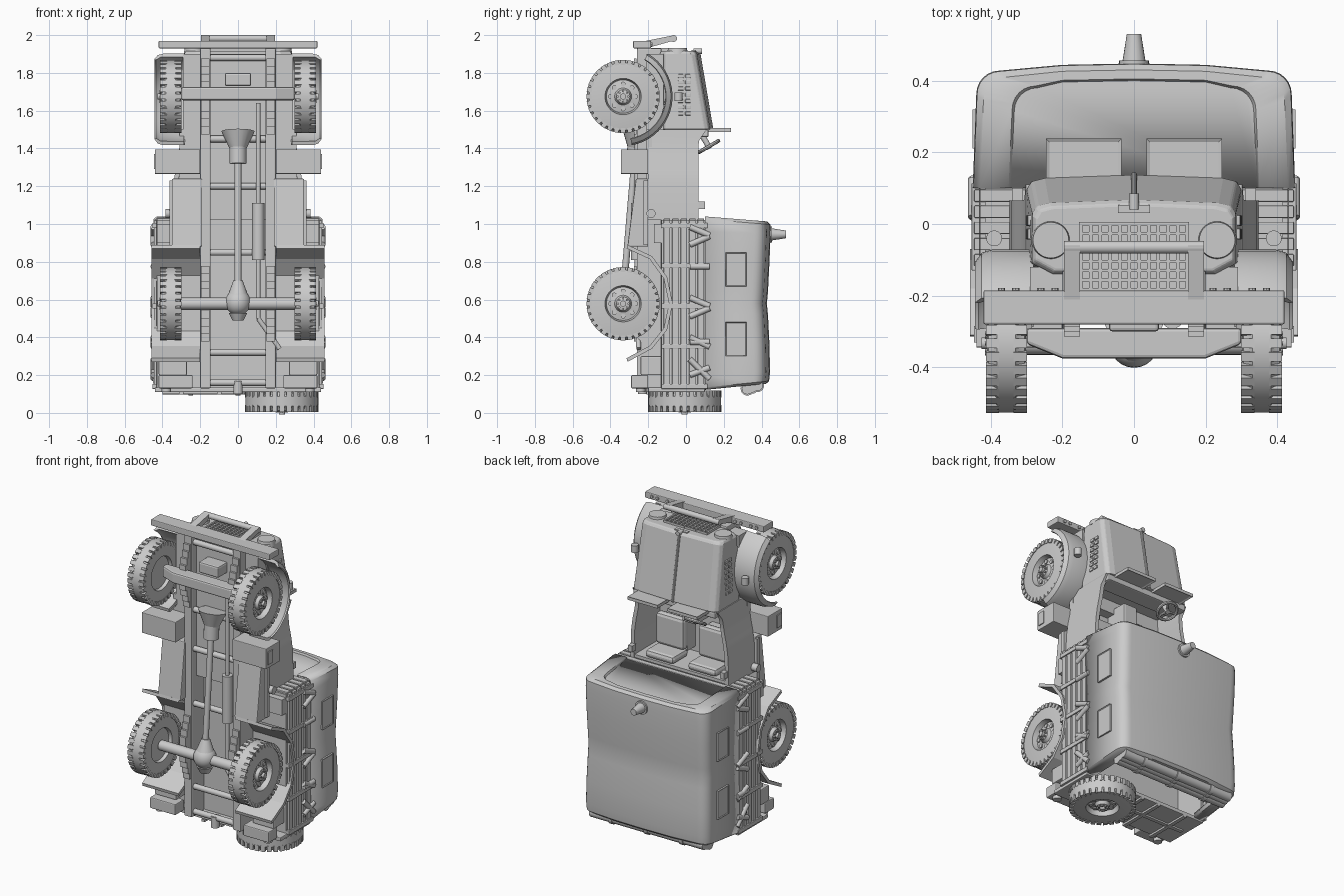
import bpy, bmesh
from math import pi, cos, sin, radians
from mathutils import Vector, Matrix

cube = bpy.data.objects.get("Cube")
if cube:
    bpy.data.objects.remove(cube)

grey = bpy.data.materials.new("plain_grey")
grey.use_nodes = True
grey.diffuse_color = (0.6, 0.6, 0.6, 1)
grey.node_tree.nodes["Principled BSDF"].inputs["Base Color"].default_value = (0.6, 0.6, 0.6, 1)


def add(name, bm, smooth=False, mirror=False, bevel=0):
    bmesh.ops.recalc_face_normals(bm, faces=bm.faces[:])
    me = bpy.data.meshes.new(name)
    bm.to_mesh(me)
    bm.free()
    me.materials.append(grey)
    if smooth:
        me.shade_smooth()
        me.set_sharp_from_angle(angle=radians(35))
    ob = bpy.data.objects.new(name, me)
    bpy.context.collection.objects.link(ob)
    if bevel:
        b = ob.modifiers.new("Bevel", "BEVEL")
        b.width, b.segments = bevel, 2
    if mirror:
        ob.modifiers.new("Mirror", "MIRROR").use_mirror_merge = False
    return ob


def cuboid(bm, x, y, z, turn=Matrix()):
    size = Matrix.Diagonal((x[1] - x[0], y[1] - y[0], z[1] - z[0], 1))
    mid = Matrix.Translation((sum(x) / 2, sum(y) / 2, sum(z) / 2))
    bmesh.ops.create_cube(bm, size=1, matrix=turn @ mid @ size)


def box(name, x, y, z, mirror=False, bevel=0.0):
    bm = bmesh.new()
    cuboid(bm, x, y, z)
    return add(name, bm, False, mirror, bevel)


def tube(bm, p, q, r, r2=None, seg=20):
    p, q = Vector(p), Vector(q)
    d = q - p
    m = Matrix.Translation((p + q) / 2) @ d.to_track_quat("Z", "Y").to_matrix().to_4x4()
    bmesh.ops.create_cone(bm, cap_ends=True, segments=seg, radius1=r,
                          radius2=r if r2 is None else r2, depth=d.length, matrix=m)


def rod(name, p, q, r, r2=None, mirror=False, seg=20):
    bm = bmesh.new()
    tube(bm, p, q, r, r2, seg)
    return add(name, bm, True, mirror)


def loft(bm, rings, close=False):
    rows = [[bm.verts.new(p) for p in ring] for ring in rings]
    pairs = list(zip(rows, rows[1:])) + ([(rows[-1], rows[0])] if close else [])
    for a, b in pairs:
        for i in range(len(a)):
            j = (i + 1) % len(a)
            bm.faces.new((a[i], a[j], b[j], b[i]))
    return None if close else (bm.faces.new(rows[0]), bm.faces.new(rows[-1]))


def prism(name, x, pts, mirror=False, bevel=0):
    bm = bmesh.new()
    loft(bm, [[(v, y, z) for y, z in pts] for v in x])
    return add(name, bm, False, mirror, bevel)


def lathe(bm, profile, seg=40):
    # profile of (radius, x) spun about the x axis
    loft(bm, [[(x, r * cos(2 * pi * i / seg), r * sin(2 * pi * i / seg)) for i in range(seg)]
              for r, x in profile])


# Wheels: tyre, dished rim, hub, studs and shoulder lugs
bm = bmesh.new()
lathe(bm, [(.05, -.03), (.1, -.03), (.105, -.05), (.165, -.054), (.178, -.05), (.186, -.032), (.193, -.026),
           (.193, .026), (.186, .032), (.178, .05), (.165, .054), (.105, .05), (.096, .052), (.088, .02),
           (.045, .028), (.036, .048), (.02, .052)], 64)
for i in range(8):
    a = i * pi / 4
    for rad, size, top in ((.066, .013, .032), (.028, .006, .06)):
        tube(bm, (.01, rad * cos(a), rad * sin(a)), (top, rad * cos(a), rad * sin(a)), size, seg=10)
tube(bm, (.04, 0, 0), (.07, 0, 0), .016)
for i in range(32):
    turn = Matrix.Rotation(2 * pi * i / 32, 4, "X")
    for x in ((-.057, -.02), (.02, .057)):
        cuboid(bm, x, (-.013, .013), (.168, .194), turn)
first = add("front_wheel_left", bm, True)
first.location = (.356, -.333, 1.675)
for name, loc, rot in (("front_wheel_right", (-.356, -.333, 1.675), (0, 0, pi)),
                       ("rear_wheel_left", (.356, -.333, .578), (0, 0, 0)),
                       ("rear_wheel_right", (-.356, -.333, .578), (0, 0, pi)),
                       ("spare_wheel", (.232, -.007, .062), (0, pi / 2, 0))):
    ob = bpy.data.objects.new(name, first.data)
    ob.location, ob.rotation_euler = loc, rot
    bpy.context.collection.objects.link(ob)

# Canvas cover: rounded sections lofted along the length, recessed front panel, open back
def cover_ring(z, w, top, lean):
    pts = [(-w, .1)]
    for i in range(7):
        a = pi - i * pi / 12
        pts.append((-w + .075 + .065 * cos(a), top - .085 + .065 * sin(a)))
    pts += [(-.2, top - .004), (0, top)]
    pts += [(-x, y) for x, y in reversed(pts[:-1])]
    return [(x, y, z + lean * (y - .1)) for x, y in pts]

bm = bmesh.new()
caps = loft(bm, [cover_ring(*s) for s in (
    (.15, .37, .35, .1), (.122, .375, .355, .1),
    (.122, .43, .425, .1), (.135, .448, .44, .1), (.2, .45, .445, .05), (.36, .448, .442, 0),
    (.52, .444, .434, 0), (.58, .444, .428, 0), (.64, .444, .434, 0), (.8, .448, .442, 0),
    (.96, .45, .448, -.03), (1.025, .448, .446, -.08), (1.04, .43, .43, -.08),
    (1.04, .35, .405, -.08), (1.028, .344, .4, -.08))])
floor = [f for f in bm.faces if all(v.co.y < .101 for v in f.verts)]
bmesh.ops.delete(bm, geom=floor + [caps[0]], context="FACES")
cover = add("canvas_cover", bm, True)
cover.modifiers.new("Solidify", "SOLIDIFY").thickness = .008
for i, z in enumerate((.3, .67)):
    bm = bmesh.new()
    cuboid(bm, (.44, .451), (.21, .32), (z, z + .18))
    face = max(bm.faces, key=lambda f: f.calc_center_median().x)
    bmesh.ops.inset_region(bm, faces=[face], thickness=.007, depth=-.004)
    add(f"cover_window_{i}", bm, False, True)
rod("cover_vent", (0, .43, .945), (0, .53, .945), .036, .02)
rod("cover_vent_collar", (0, .43, .945), (0, .456, .945), .042)
bm = bmesh.new()
for y, z in ((.325, .128), (.35, .138), (.378, .146)):
    tube(bm, (-.4, y, z), (.4, y, z), .03)
    for x in (-.25, 0, .25):
        tube(bm, (x - .013, y, z), (x + .013, y, z), .036)
add("rolled_flap", bm, True)

# Cargo bed: floor, slatted sides, posts and ties
box("bed_floor", (-.43, .43), (-.13, -.1), (.13, 1.02))
box("bed_side", (.415, .43), (-.11, .11), (.13, 1.02), True)
bm, posts = bmesh.new(), bmesh.new()
for i in range(5):
    y = -.118 + i * .045
    cuboid(bm, (.43, .446), (y, y + .034), (.13, 1.02))
    z = .14 + i * .213
    cuboid(posts, (.43, .453), (-.13, .115), (z - .013, z + .013))
add("bed_side_slats", bm, False, True, .003)
add("bed_side_posts", posts, False, True, .003)
bm = bmesh.new()
for i in range(5):
    y = -.118 + i * .045
    cuboid(bm, (-.43, .43), (y, y + .034), (1.005, 1.03))
add("bed_front_slats", bm, False, False, .003)
box("tailgate", (-.44, .44), (-.2, .1), (.11, .135), bevel=.005)
bm = bmesh.new()
for x in (-.3, -.1, .02):
    cuboid(bm, (x - .012, x + .012), (-.21, .1), (.098, .112))
cuboid(bm, (-.4, .03), (-.06, -.035), (.1, .112))
add("tailgate_ribs", bm)
rod("spare_carrier", (.232, -.007, .04), (.232, -.007, .13), .06)
bm = bmesh.new()
for a, b in ((.89, .935), (.985, .94), (.775, .775), (.61, .565), (.51, .555),
             (.375, .375), (.4, .35), (.285, .18), (.2, .24)):
    tube(bm, (.447, .02, a), (.447, .125, b), .016, seg=12)
add("cover_ties", bm, True, True)

# Front fenders: rounded section swept around the wheel
section = [(.285, .262), (.395, .262), (.425, .253), (.443, .228), (.434, .224), (.41, .24), (.285, .242)]
sweep = [(radians(a)) for a in range(30, 171, 7)]
bm = bmesh.new()
loft(bm, [[(x, -.333 + r * sin(a), 1.675 + r * cos(a)) for x, r in section] for a in sweep])
add("front_fender", bm, True, True)
arc = [(-.333 + .262 * sin(a), 1.675 + .262 * cos(a)) for a in sweep]
prism("inner_fender", (.28, .3), arc + [(-.2, 1.45), (-.15, 1.5), (-.1, 1.7), (-.15, 1.86)], True)

# Rear fenders: bent plates over the wheel
path = [(-.31, .89), (-.18, .83), (-.1, .72), (-.07, .578), (-.1, .44), (-.18, .34), (-.31, .27)]
hub = Vector((-.38, .58))
inner = [tuple(Vector(p) + (hub - Vector(p)).normalized() * .02) for p in reversed(path)]
prism("rear_fender", (.2, .457), path + inner, True)
rod("marker_lamp", (.39, -.04, 1.65), (.39, -.04, 1.695), .022, mirror=True)

# Hood and nose
def hood_ring(z, w, top, low):
    half = [(w * .8, low), (w, low + .03), (w, top - .035), (w * .95, top - .012), (w * .83, top - .003)]
    return [(x, y, z) for x, y in half + [(0, top + .006)] + [(-x, y) for x, y in reversed(half)]]

bm = bmesh.new()
loft(bm, [hood_ring(1.5, .3, .132, -.14), hood_ring(1.9, .285, .062, -.14), hood_ring(1.917, .275, .05, -.13)])
add("hood", bm, False, False, .006)
rod("hood_ridge", (0, .136, 1.5), (0, .068, 1.9), .009, seg=10)
rod("hood_catch", (0, .04, 1.915), (0, .085, 1.915), .014)
box("name_plate", (-.045, .045), (.03, .053), (1.91, 1.922))
bm = bmesh.new()
for row in range(2):
    for i in range(7):
        z = 1.575 + i * .033
        y = -.043 + row * .038
        cuboid(bm, (.28, .303 - i * .001), (y, y + .03), (z, z + .02))
add("hood_louvres", bm, False, True, .004)
bm = bmesh.new()
for i in range(12):
    x = -.148 + i * .027
    cuboid(bm, (x - .005, x + .005), (-.185, .005), (1.91, 1.932))
for i in range(8):
    y = -.182 + i * .026
    cuboid(bm, (-.15, .15), (y - .004, y + .004), (1.91, 1.93))
add("grille_bars", bm)
box("radiator_core", (-.15, .15), (-.2, .005), (1.86, 1.915))
rod("headlight", (.232, -.045, 1.9), (.232, -.045, 1.932), .055, .05, mirror=True, seg=32)
box("engine_tray", (-.29, .29), (-.21, -.12), (1.42, 1.9))
box("bumper", (-.42, .42), (-.28, -.185), (1.93, 1.97), bevel=.005)
rod("guard_bar", (-.195, -.065, 1.982), (.195, -.065, 1.982), .018)
prism("guard_arm", (.15, .195), [(-.21, 1.93), (-.21, 1.97), (-.06, 2), (-.05, 1.975)], True)
bm = bmesh.new()
for x in (.22, .26, .33, .37):
    tube(bm, (x, -.19, 1.95), (x, -.178, 1.95), .01, seg=8)
add("bumper_bolts", bm, True, True)

# Cab: flared tub, screen, dash, seats and steering
box("cab_floor", (-.31, .31), (-.21, -.18), (1.02, 1.5))
bm = bmesh.new()
loft(bm, [[(x - .025, -.2, z), (x, -.2, z), (x, top, z), (x - .025, top, z)] for z, x, top in (
    (1.02, .347, .065), (1.2, .343, .065), (1.28, .332, .065), (1.36, .316, .065), (1.44, .306, .068), (1.5, .302, .11))])
add("cab_side", bm, True, True)
box("cab_back", (-.33, .33), (-.2, .06), (1.03, 1.05))
box("dashboard", (-.29, .29), (.0, .12), (1.46, 1.5), bevel=.008)
bm = bmesh.new()
cuboid(bm, (.035, .245), (.06, .238), (1.487, 1.507))
for f in [f for f in bm.faces if abs(f.normal.z) > .9]:
    bmesh.ops.inset_region(bm, faces=[f], thickness=.014, depth=-.005)
add("windscreen", bm, False, True)
box("seat_cushion", (.05, .25), (-.1, -.045), (1.1, 1.3), True, .02)
box("seat_back", (.05, .25), (-.1, .06), (1.05, 1.1), True, .02)
box("seat_base", (.06, .24), (-.18, -.1), (1.08, 1.27), True)
box("gear_tunnel", (-.05, .05), (-.18, -.03), (1.3, 1.46), bevel=.01)
box("cab_hook", (.31, .34), (.06, .1), (1.08, 1.12), True)
axis = Vector((0, .5, -.86))
turn = Matrix.Translation((-.15, .12, 1.41)) @ axis.to_track_quat("X", "Z").to_matrix().to_4x4()
bm = bmesh.new()
ring = [[(.01 * cos(b), (.06 + .01 * sin(b)) * cos(a), (.06 + .01 * sin(b)) * sin(a))
         for b in (k * pi / 4 for k in range(8))] for a in (i * pi / 14 for i in range(28))]
loft(bm, ring, True)
for i in range(3):
    a = i * 2 * pi / 3
    tube(bm, (0, 0, 0), (0, .06 * cos(a), .06 * sin(a)), .008, seg=8)
tube(bm, (-.1, 0, 0), (.012, 0, 0), .015)
bm.transform(turn)
add("steering_wheel", bm, True)

# Chassis, axles and drive line
box("chassis_rail", (.145, .2), (-.26, -.13), (.13, 1.93), True, .006)
bm = bmesh.new()
for z in (.16, .32, .85, 1.2, 1.45, 1.88):
    tube(bm, (-.2, -.23, z), (.2, -.23, z), .018)
add("cross_members", bm, True)
bm = bmesh.new()
for c in (.578, 1.675):
    for i in range(4):
        s = .2 - i * .04
        cuboid(bm, (.15, .195), (-.275 - i * .013, -.262 - i * .013), (c - s, c + s))
add("leaf_springs", bm, False, True)
bm = bmesh.new()
loft(bm, [[(x, y, z) for x, y in ((-.3, -.29), (.3, -.29), (.3, -.335), (.2, -.375), (-.2, -.375), (-.3, -.335))]
          for z in (1.655, 1.725)])
add("front_axle", bm, False, False, .01)
rod("rear_axle", (-.31, -.333, .578), (.31, -.333, .578), .032)
bm = bmesh.new()
bmesh.ops.create_uvsphere(bm, u_segments=24, v_segments=14, radius=.068, matrix=Matrix.Translation((0, -.333, .585)))
tube(bm, (0, -.333, .6), (0, -.325, .7), .062, .025)
tube(bm, (0, -.333, .49), (0, -.333, .53), .03, .05)
add("differential", bm, True)
rod("drive_shaft", (0, -.328, .68), (0, -.27, 1.36), .018)
rod("gearbox_neck", (0, -.27, 1.32), (0, -.265, 1.42), .045)
rod("gearbox_bell", (0, -.265, 1.4), (0, -.25, 1.49), .045, .088)
box("sump", (-.07, .07), (-.3, -.2), (1.73, 1.8), bevel=.01)
rod("exhaust_muffler", (.107, -.26, .81), (.107, -.26, 1.11), .032)
rod("exhaust_pipe", (.107, -.26, .5), (.107, -.26, 1.64), .012)
rod("exhaust_tail", (.107, -.26, .5), (.22, -.25, .34), .013)

# Lockers, tanks and rear brackets
box("side_locker", (.2, .44), (-.345, -.2), (1.265, 1.395), True, .004)
box("locker_lid", (.38, .446), (-.33, -.285), (1.29, 1.37), True)
prism("fuel_tank", (.19, .35), [(-.265, 1.24), (-.31, .88), (-.2, .88), (-.2, 1.24)], True, .006)
box("tank_strap", (.345, .362), (-.225, -.2), (.89, 1.23), True)
rod("tank_cap", (.33, -.185, 1.055), (.385, -.185, 1.055), .024, mirror=True)
box("bed_bolster", (.2, .43), (-.17, -.12), (.9, 1.0), True)
box("rear_step", (.27, .42), (-.24, -.13), (.2, .3), True, .006)
box("rear_bumper", (.24, .42), (-.29, -.2), (.13, .2), True, .006)
rod("rear_lamp", (.38, -.24, .11), (.38, -.24, .14), .025, mirror=True)
rod("tow_hook", (0, -.23, .1), (0, -.23, .17), .025)
